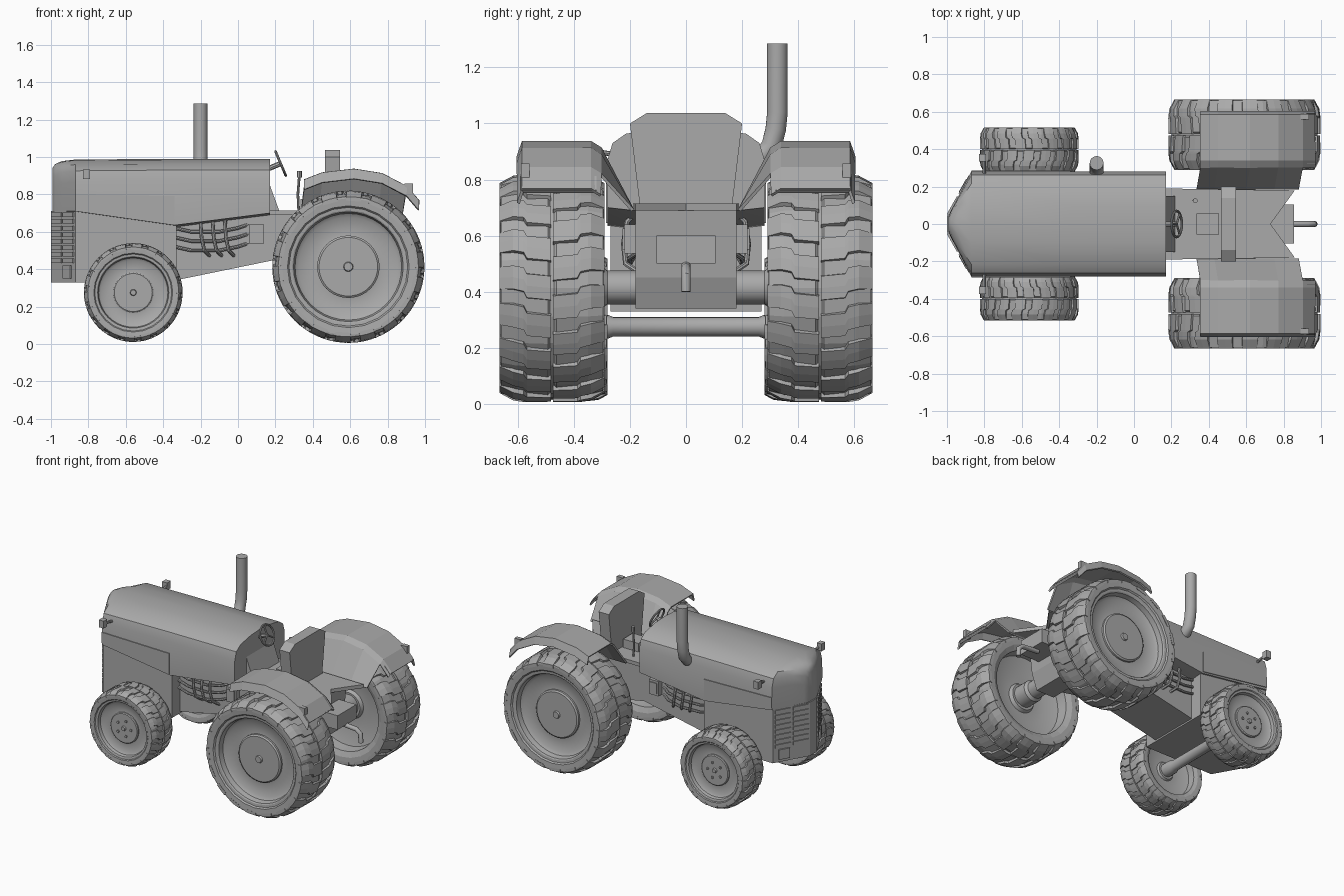
import bpy, bmesh, math
from mathutils import Vector

cube = bpy.data.objects.get("Cube")
if cube:
    bpy.data.objects.remove(cube, do_unlink=True)

grey = bpy.data.materials.new("plain grey")
grey.use_nodes = True
grey.diffuse_color = (0.4, 0.4, 0.4, 1)
grey.node_tree.nodes["Principled BSDF"].inputs["Base Color"].default_value = (0.4, 0.4, 0.4, 1)


def finish(name, bm, smooth=False, merge=True):
    if merge:
        bmesh.ops.remove_doubles(bm, verts=bm.verts, dist=1e-5)
    bmesh.ops.recalc_face_normals(bm, faces=bm.faces)
    me = bpy.data.meshes.new(name)
    bm.to_mesh(me)
    bm.free()
    me.materials.append(grey)
    ob = bpy.data.objects.new(name, me)
    bpy.context.scene.collection.objects.link(ob)
    if smooth:
        bpy.ops.object.select_all(action='DESELECT')
        ob.select_set(True)
        bpy.context.view_layer.objects.active = ob
        bpy.ops.object.shade_smooth_by_angle(angle=math.radians(35))
    return ob


def loft(bm, rings, closed=True, caps=True):
    """Join rings of points with quads."""
    rows = [[bm.verts.new(p) for p in ring] for ring in rings]
    n = len(rows[0])
    for a, b in zip(rows, rows[1:]):
        for i in range(n if closed else n - 1):
            j = (i + 1) % n
            bm.faces.new((a[i], a[j], b[j], b[i]))
    if caps:
        bm.faces.new(rows[0])
        bm.faces.new(rows[-1])


def lofted(name, rings, smooth=False):
    bm = bmesh.new()
    loft(bm, rings)
    return finish(name, bm, smooth)


def prism_y(name, pts, y0, y1):
    return lofted(name, [[(x, y, z) for x, z in pts] for y in (y0, y1)])


def prism_z(name, pts, z0, z1):
    return lofted(name, [[(x, y, z) for x, y in pts] for z in (z0, z1)])


def box(name, centre, size, turn=0):
    x, y, z = (s / 2 for s in size)
    ob = prism_z(name, [(-x, -y), (x, -y), (x, y), (-x, y)], -z, z)
    ob.location = centre
    ob.rotation_euler.z = turn
    return ob


def lathe(name, profile, n, centre, smooth):
    """Spin (radius, y) points about the y axis."""
    bm = bmesh.new()
    rings = []
    for k in range(n + 1):
        a = math.tau * k / n
        rings.append([(r * math.cos(a), y, r * math.sin(a)) for r, y in profile])
    loft(bm, rings, closed=False, caps=False)
    ob = finish(name, bm, smooth)
    ob.location = centre
    return ob


def tube(name, pts, radius, sides=12):
    """Sweep a circle along a path."""
    pts = [Vector(p) for p in pts]
    rings, side = [], None
    for i, p in enumerate(pts):
        d = (pts[min(i + 1, len(pts) - 1)] - pts[max(i - 1, 0)]).normalized()
        side = d.orthogonal() if side is None else side - d * side.dot(d)
        u = side.normalized()
        v = d.cross(u)
        rings.append([p + radius * (u * math.cos(t) + v * math.sin(t))
                      for t in (math.tau * k / sides for k in range(sides))])
    return lofted(name, rings, True)


TYRE = [(.74, .95), (.78, .955), (.80, .98), (.90, .99), (.925, .985), (.96, .84), (.978, .54),
        (.96, .52), (.96, .48), (.978, .46), (.96, .16), (.925, .015), (.90, .01), (.80, .02), (.74, .05)]
RIM = [(0, .84), (.385, .84), (.41, .82), (.41, .785), (.45, .78), (.65, .80), (.70, .84), (.72, .93), (.75, .95),
       (.75, .05), (.71, .07), (.69, .26), (.45, .34), (.25, .34), (.22, .28), (0, .28)]
LUG = [(.51, .998, 0), (.74, 1.0, .06), (.77, .998, .22), (.87, .985, .28), (1.0, .92, .28)]


def wheel(name, s, x, z, R, y0, y1, bolts):
    def across(w):
        return s * (y0 + w * (y1 - y0))
    centre = (x, 0, z)
    lathe(name + "_tyre", [(r * R, across(w)) for r, w in TYRE], 24, centre, False)
    lathe(name + "_rim", [(r * R, across(w)) for r, w in RIM], 40, centre, True)
    # Staggered tread lugs on both halves
    bm = bmesh.new()
    count = 18
    step = math.tau / count
    for k in range(count):
        for half in (0, 1):
            rings = []
            for w, top, skew in LUG:
                a = (k + half / 2 + skew) * step
                y = across(1 - w if half else w)
                rings.append([(r * R * math.cos(b), y, r * R * math.sin(b))
                              for r, b in ((top - .05, a - .33 * step), (top, a - .3 * step), (top, a),
                                           (top, a + .3 * step), (top - .05, a + .33 * step))])
            loft(bm, rings)
    finish(name + "_tread", bm, merge=False).location = centre
    # Hub cap and bolts
    face = across(.84)
    cap = [(0, face + s * .012), (.055 * R, face + s * .012), (.065 * R, face)]
    lathe(name + "_hub_cap", cap, 12, centre, True)
    for k in range(bolts):
        a = math.tau * k / bolts
        lathe(name + "_bolt", [(0, face + s * .008), (.009, face + s * .008), (.009, face)], 6,
              (x + .21 * R * math.cos(a), 0, z + .21 * R * math.sin(a)), False)


# Bonnet with wedge nose
SECTION = [(.28, .87), (.262, .93), (.215, .963), (.1, .985)]


def bonnet_ring(x, width, drop, low):
    half = [(.19, low - .01), (.28, low)] + [(y, z - drop) for y, z in SECTION]
    pts = half + [(0, .99 - drop)] + [(-y, z) for y, z in reversed(half)]
    return [(x, y * width, z) for y, z in pts]


lofted("bonnet", [bonnet_ring(*a) for a in (
    (-.992, .15, .05, .71), (-.978, .26, .028, .71), (-.94, .52, .012, .71), (-.87, 1, .004, .71),
    (-.34, 1, 0, .635), (.17, 1, 0, .70))], True)

# Front housing, engine and gearbox body, dash cowl
prism_z("front_housing", [(-.33, -.27), (-.33, .27), (-.87, .27), (-1, .04), (-1, -.04), (-.87, -.27)],
        .33, .71)
prism_y("main_body", [(-.36, .335), (.2, .45), (.47, .40), (.52, .34), (.66, .34), (.70, .45), (.73, .70),
                      (.17, .71), (-.36, .71)], -.18, .18)
prism_y("dash_cowl", [(.15, .85), (.17, .85), (.225, .70), (.15, .70)], -.15, .15)
prism_z("rear_floor", [(.15, -.19), (.15, .19), (.86, .18), (.73, 0), (.86, -.18)], .69, .715)
prism_y("hitch_block", [(.68, .60), (.855, .60), (.855, .50), (.68, .50)], -.105, .105)
tube("hitch_hook", [(.80, 0, .495), (.93, 0, .485), (.96, 0, .46), (.965, 0, .40)], .016)

# Exhaust stack
tube("exhaust_stack", [(-.2, .23, .875), (-.2, .275, .885), (-.2, .305, .92), (-.2, .32, .98),
                       (-.2, .326, 1.04), (-.2, .326, 1.285)], .037, 18)

# Axles
lathe("front_axle", [(0, -.36), (.045, -.36), (.045, -.285), (.035, -.26), (.035, .26), (.045, .285),
                     (.045, .36), (0, .36)], 16, (-.56, 0, .275), True)
lathe("rear_axle", [(0, -.46), (.075, -.46), (.075, -.30), (.06, -.28), (.06, .28), (.075, .30),
                    (.075, .46), (0, .46)], 20, (.59, 0, .415), True)

# Seat
back = [(-.165, .71), (.165, .71), (.2, 1.0), (.14, 1.037), (-.14, 1.037), (-.2, 1.0)]
lofted("seat_back", [[(x, y, z) for y, z in back] for x in (.465, .545)])
box("seat_cushion", (.395, 0, .74), (.12, .11, .07))

# Steering wheel, column and gear lever
axis = Vector((.92, 0, .39))
hub = Vector((.228, 0, .965))
up = Vector((-.39, 0, .92))
rim = [hub + .07 * (math.cos(t) * up + math.sin(t) * Vector((0, 1, 0)))
       for t in (math.tau * k / 20 for k in range(21))]
tube("steering_wheel", rim, .007, 8)
for k in (0, 7, 13):
    tube("steering_spoke", [hub, rim[k]], .006, 6)
tube("steering_column", [hub - axis * .1, hub], .014, 8)
tube("gear_lever", [(.325, .125, .70), (.32, .125, .80), (.328, .125, .90)], .007, 8)
tube("lever_knob", [(.328, .125, .89), (.328, .125, .925)], .013, 8)

for s, tag in ((1, "left"), (-1, "right")):
    wheel(tag + "_front_wheel", s, -.56, .275, .264, .28, .515, 5)
    wheel(tag + "_rear_wheel", s, .59, .413, .407, .29, .665, 0)

    # Bonnet side panel
    prism_y(tag + "_side_panel", [(-.87, .725), (-.34, .645), (-.34, .79), (-.87, .80)], s * .27, s * .286)

    # Mudguard top with outer lip, rolled inner edge and sloping inner wall
    arc = [(.355, .875), (.45, .912), (.62, .932), (.77, .908), (.90, .84), (.965, .765)]
    bm = bmesh.new()
    loft(bm, [[(x, s * .598, z - .05), (x, s * .582, z), (x, s * .34, z), (x, s * .305, z - .022)]
              for x, z in arc], closed=False, caps=False)
    loft(bm, [[(x, s * .305, z - .022), (x - .02, s * .19, .69)] for x, z in arc[:-1]],
         closed=False, caps=False)
    guard = finish(tag + "_mudguard", bm)
    mod = guard.modifiers.new("thickness", 'SOLIDIFY')
    mod.thickness = .012
    mod.offset = 0
    # Tail lamps along the rear edge of the mudguard
    prism_y(tag + "_tail_bar", [(.915, .80), (.958, .752), (.968, .762), (.925, .812)], s * .32, s * .59)
    box(tag + "_tail_lamp", (.912, s * .573, .832), (.045, .03, .05))

    # Headlamp on a short bracket
    tube(tag + "_headlamp_bracket", [(-.80, s * .26, .89), (-.80, s * .35, .905)], .009, 8)
    box(tag + "_headlamp", (-.81, s * .355, .907), (.038, .04, .052))

    # Grille slats in two columns on the nose, with a low marker box
    a, b = Vector((-.87, s * .27, 0)), Vector((-1, s * .04, 0))
    turn = math.atan2(b.y - a.y, b.x - a.x)
    for col in (.27, .75):
        for row in range(8):
            p = a.lerp(b, col)
            box(tag + "_grille_slat", (p.x, p.y, .445 + row * .035), (.11, .014, .024), turn)
    p = a.lerp(b, .3)
    box(tag + "_nose_marker", (p.x, p.y, .385), (.08, .02, .07), turn)

    # Engine side pipes and tool box
    for k in range(3):
        z = .50 + k * .05
        tube(tag + "_long_pipe", [(-.34, s * .19, z + .02), (-.25, s * .20, z), (-.10, s * .205, z),
                                  (.0, s * .20, z + .02), (.06, s * .17, z + .04)], .009, 8)
        x = -.2 + k * .065
        tube(tag + "_manifold_pipe", [(x, s * .18, .68), (x, s * .21, .65), (x + .005, s * .222, .57),
                                      (x + .02, s * .215, .50), (x + .05, s * .17, .47)], .01, 8)
    box(tag + "_tool_box", (.10, s * .195, .588), (.075, .05, .105))
    box(tag + "_tool_box_lid", (.10, s * .222, .588), (.05, .008, .075))
